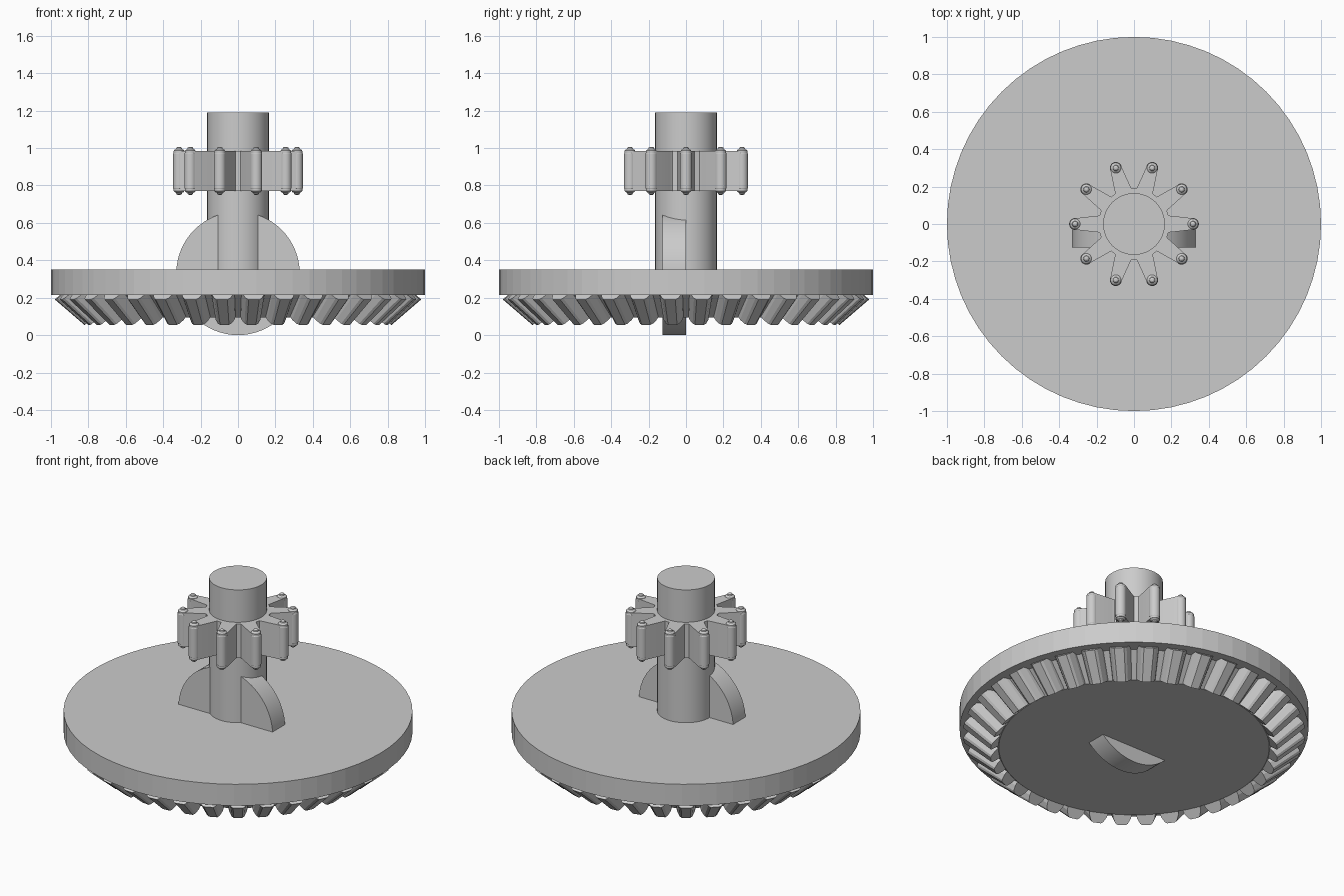
import bpy, bmesh
from math import sin, cos, pi, radians
from mathutils import Vector, Matrix

if "Cube" in bpy.data.objects:
    bpy.data.objects.remove(bpy.data.objects["Cube"])

TEETH = 36
ARMS = 10


def finish(bm, name, smooth=None):
    bmesh.ops.recalc_face_normals(bm, faces=bm.faces)
    mesh = bpy.data.meshes.new(name)
    bm.to_mesh(mesh)
    bm.free()
    ob = bpy.data.objects.new(name, mesh)
    bpy.context.collection.objects.link(ob)
    if smooth:
        bpy.ops.object.select_all(action='DESELECT')
        ob.select_set(True)
        bpy.context.view_layer.objects.active = ob
        bpy.ops.object.shade_smooth_by_angle(angle=radians(smooth))
    return ob


def lathe(bm, profile, sides, centre=(0, 0)):
    """Closed turned solid from (radius, z) points; the ends are capped."""
    rings = [[bm.verts.new((centre[0] + r * cos(2 * pi * i / sides),
                            centre[1] + r * sin(2 * pi * i / sides), z))
              for i in range(sides)] for r, z in profile]
    for a, b in zip(rings, rings[1:]):
        for i in range(sides):
            j = (i + 1) % sides
            bm.faces.new((a[i], a[j], b[j], b[i]))
    bm.faces.new(rings[0])
    bm.faces.new(rings[-1])


def loft(bm, a, b):
    """Solid between two matching outlines."""
    a = [bm.verts.new(p) for p in a]
    b = [bm.verts.new(p) for p in b]
    for i in range(len(a)):
        j = (i + 1) % len(a)
        bm.faces.new((a[i], a[j], b[j], b[i]))
    bm.faces.new(a)
    bm.faces.new(b)


# Crown wheel body: rim and conical underside
bm = bmesh.new()
lathe(bm, [(1, 0.35), (1, 0.215), (0.915, 0.215), (0.775, 0.095)], 64)
finish(bm, "wheel_body")

# Bevel teeth tapering inward along the cone
half = [(0.056, -0.15), (0.051, 0.35), (0.036, 0.85), (0.024, 1.0)]
section = half + [(-w, h) for w, h in reversed(half)]


def tooth_end(root, depth, scale, angle):
    rot = Matrix.Rotation(angle, 3, 'Z')
    return [rot @ Vector((root[0] + h * depth[0], w * scale, root[1] + h * depth[1]))
            for w, h in section]


bm = bmesh.new()
for i in range(TEETH):
    a = 2 * pi * (i + 0.5) / TEETH
    loft(bm, tooth_end((0.778, 0.097), (0.045, -0.042), 1.0, a),
         tooth_end((0.925, 0.238), (0.055, -0.048), 1.18, a))
finish(bm, "bevel_teeth")

# Shaft
bm = bmesh.new()
lathe(bm, [(0.165, 0.2), (0.165, 1.19)], 64)
finish(bm, "shaft", 30)

# Round key plate set through shaft and wheel
bm = bmesh.new()
ring = [(0.33 * cos(2 * pi * i / 64), 0.33 + 0.33 * sin(2 * pi * i / 64)) for i in range(64)]
loft(bm, [(x, -0.125, z) for x, z in ring], [(x, 0, z) for x, z in ring])
finish(bm, "key_plate", 30)

# Star-shaped pinion with ten round-ended arms
side = [(0.184, 0.046), (0.192, 0.044), (0.205, 0.043), (0.31, 0.031)]
tip = [(0.315 + 0.03 * cos(radians(t)), 0.03 * sin(radians(t))) for t in range(-75, 76, 15)]
arm = [(x, -y) for x, y in side] + tip + list(reversed(side))
outline = []
for i in range(ARMS):
    a = 2 * pi * i / ARMS
    outline += [(x * cos(a) - y * sin(a), x * sin(a) + y * cos(a)) for x, y in arm]
bm = bmesh.new()
loft(bm, [(x, y, 0.77) for x, y in outline], [(x, y, 0.985) for x, y in outline])
finish(bm, "star_pinion", 25)

# Roller pins with collars and domed ends
upper = [(0.032, 0.085), (0.032, 0.092), (0.028, 0.098), (0.028, 0.108), (0.023, 0.114),
         (0.016, 0.117), (0.014, 0.124), (0.006, 0.129)]
pin = [(r, 0.878 - h) for r, h in reversed(upper)] + [(r, 0.878 + h) for r, h in upper]
bm = bmesh.new()
for i in range(ARMS):
    a = 2 * pi * i / ARMS
    lathe(bm, pin, 20, (0.315 * cos(a), 0.315 * sin(a)))
finish(bm, "roller_pins", 30)
